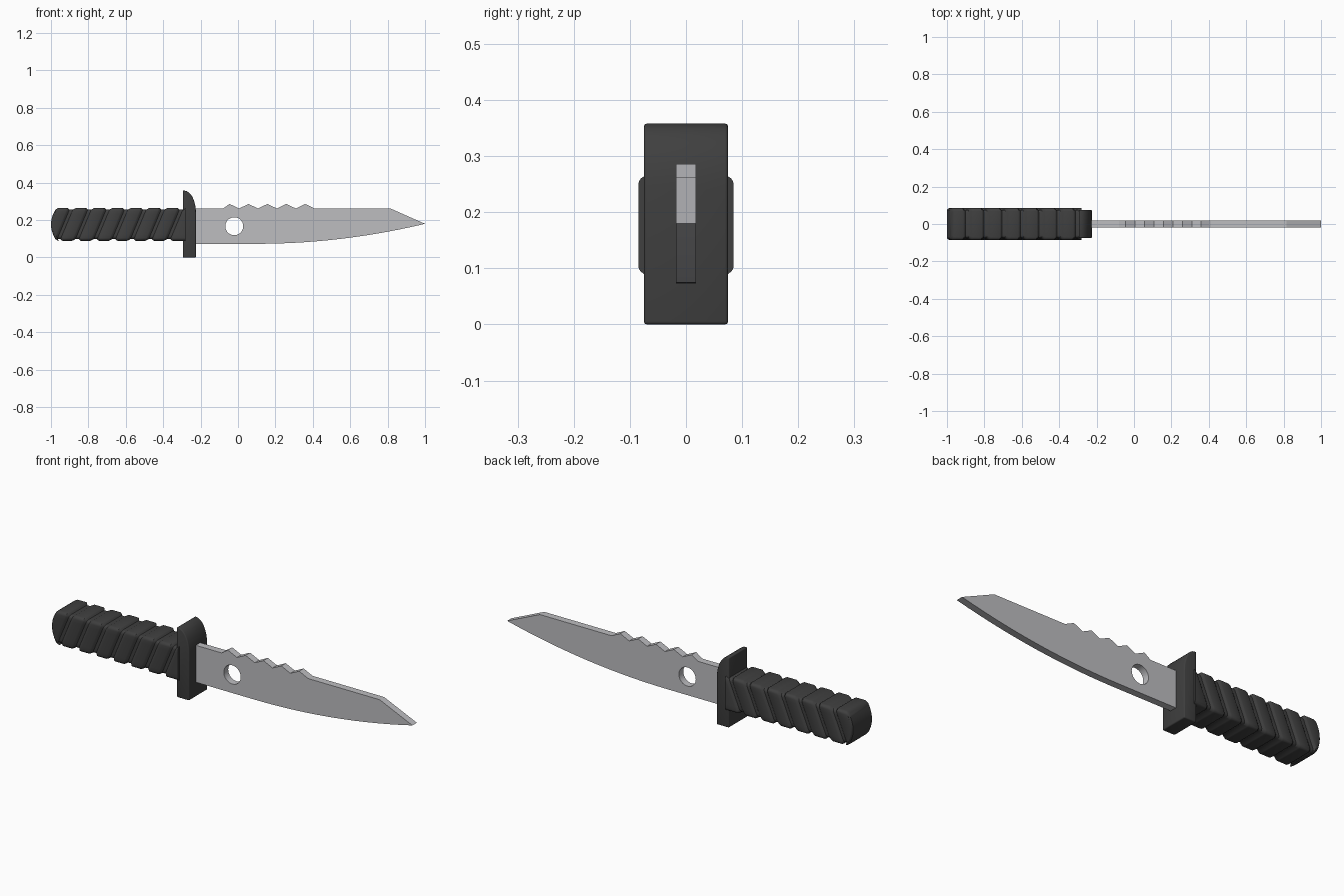
import bpy, bmesh, math

if "Cube" in bpy.data.objects:
    bpy.data.objects.remove(bpy.data.objects["Cube"])


def material(name, rgb):
    m = bpy.data.materials.new(name)
    m.diffuse_color = (*rgb, 1)
    m.use_nodes = True
    m.node_tree.nodes["Principled BSDF"].inputs["Base Color"].default_value = m.diffuse_color
    return m


dark = material("dark grey grip", (0.05, 0.05, 0.05))
steel = material("light steel", (0.51, 0.51, 0.53))


def activate(obj):
    bpy.ops.object.select_all(action='DESELECT')
    obj.select_set(True)
    bpy.context.view_layer.objects.active = obj


def add_mesh(name, bm, mat):
    bmesh.ops.remove_doubles(bm, verts=bm.verts, dist=1e-5)
    bmesh.ops.recalc_face_normals(bm, faces=bm.faces)
    me = bpy.data.meshes.new(name)
    bm.to_mesh(me)
    bm.free()
    me.materials.append(mat)
    obj = bpy.data.objects.new(name, me)
    bpy.context.collection.objects.link(obj)
    activate(obj)
    return obj


# Blade: flat outline with saw teeth and a round hole
outline = [(-0.25, 0.073), (0.1, 0.073)]
for i in range(1, 15):
    t = i / 14
    outline.append((0.1 + 0.9 * t, 0.073 + 0.107 * t ** 2))
outline += [(0.815, 0.262), (0.41, 0.262)]
for i in range(4, -1, -1):
    x = -0.045 + 0.101 * i
    outline.append((x, 0.286))
    outline.append((x - 0.05, 0.262) if i else (-0.08, 0.262))
outline.append((-0.25, 0.262))
hole = [(-0.02 + 0.048 * math.cos(math.tau * i / 32),
         0.167 + 0.048 * math.sin(math.tau * i / 32)) for i in range(32)]

curve = bpy.data.curves.new("blade", 'CURVE')
curve.dimensions = '2D'
curve.fill_mode = 'BOTH'
curve.extrude = 0.018
for loop in (outline, hole):
    s = curve.splines.new('POLY')
    s.points.add(len(loop) - 1)
    for p, (x, z) in zip(s.points, loop):
        p.co = (x, z, 0, 1)
    s.use_cyclic_u = True
curve.materials.append(steel)
blade = bpy.data.objects.new("blade", curve)
bpy.context.collection.objects.link(blade)
blade.rotation_euler.x = math.pi / 2
activate(blade)
bpy.ops.object.convert(target='MESH')
bpy.ops.object.transform_apply(rotation=True)
bm = bmesh.new()
bm.from_mesh(blade.data)
bmesh.ops.remove_doubles(bm, verts=bm.verts, dist=1e-5)
bmesh.ops.recalc_face_normals(bm, faces=bm.faces)
bm.to_mesh(blade.data)
bm.free()
activate(blade)
bpy.ops.object.shade_smooth_by_angle(angle=math.radians(20))

# Guard: plate with a rounded upper front
prof = [(-0.295, 0), (-0.225, 0)]
for i in range(9):
    a = math.pi / 2 * i / 8
    prof.append((-0.289 + 0.064 * math.cos(a), 0.24 + 0.118 * math.sin(a)))
prof.append((-0.295, 0.358))
bm = bmesh.new()
face = bm.faces.new([bm.verts.new((x, -0.075, z)) for x, z in prof])
ext = bmesh.ops.extrude_face_region(bm, geom=[face])
bmesh.ops.translate(bm, vec=(0, 0.15, 0),
                    verts=[v for v in ext["geom"] if isinstance(v, bmesh.types.BMVert)])
guard = add_mesh("guard", bm, dark)
bev = guard.modifiers.new("soft edges", 'BEVEL')
bev.width = 0.008
bev.segments = 3
bev.limit_method = 'ANGLE'
bev.angle_limit = math.radians(40)
bpy.ops.object.modifier_apply(modifier=bev.name)
bpy.ops.object.shade_smooth_by_angle(angle=math.radians(35))

# Grip: rounded box loft with slanted grooves and a domed butt
ZC, HZ, HY, R, SHEAR = 0.177, 0.088, 0.085, 0.016, 0.42


def section(inset):
    """Right half of the section from bottom to top, then its mirror."""
    hy, hz = HY - inset, HZ - inset
    half = []
    for i in range(5):
        a = math.pi / 2 * i / 4
        half.append((hy - R + R * math.sin(a), -hz + R - R * math.cos(a)))
    half += [(hy, (hz - R) * k / 4) for k in range(-3, 4)]
    half += [(y, -z) for y, z in reversed(half[:5])]
    return half + [(-y, z) for y, z in reversed(half)]


def butt(z):
    return -1 + 0.03 * (z / HZ) ** 2


stations = [(None, 0.009), (-1.2, 0.002), (-1.1, 0)]
for i in range(7):
    c = -0.925 + 0.098 * i
    stations += [(c + d, n) for d, n in ((-0.024, 0), (-0.019, 0.002), (-0.009, 0.009),
                                         (0.009, 0.009), (0.019, 0.002), (0.024, 0))]
stations.append((-0.2, 0))

bm = bmesh.new()
rings = []
for k, (s, inset) in enumerate(stations):
    ring = []
    for y, z in section(inset):
        low = butt(z) + (0, 0.006, 0.012)[min(k, 2)]
        x = low if s is None else min(max(s + SHEAR * z, low), -0.28)
        ring.append(bm.verts.new((x, y, ZC + z)))
    rings.append(ring)
n = len(rings[0])
for a, b in zip(rings, rings[1:]):
    for j in range(n):
        bm.faces.new((a[j], a[(j + 1) % n], b[(j + 1) % n], b[j]))
for ring in (rings[0], rings[-1]):
    for j in range(n // 2 - 1):
        bm.faces.new((ring[j], ring[j + 1], ring[n - 2 - j], ring[n - 1 - j]))
add_mesh("grip", bm, dark)
bpy.ops.object.shade_smooth_by_angle(angle=math.radians(30))
